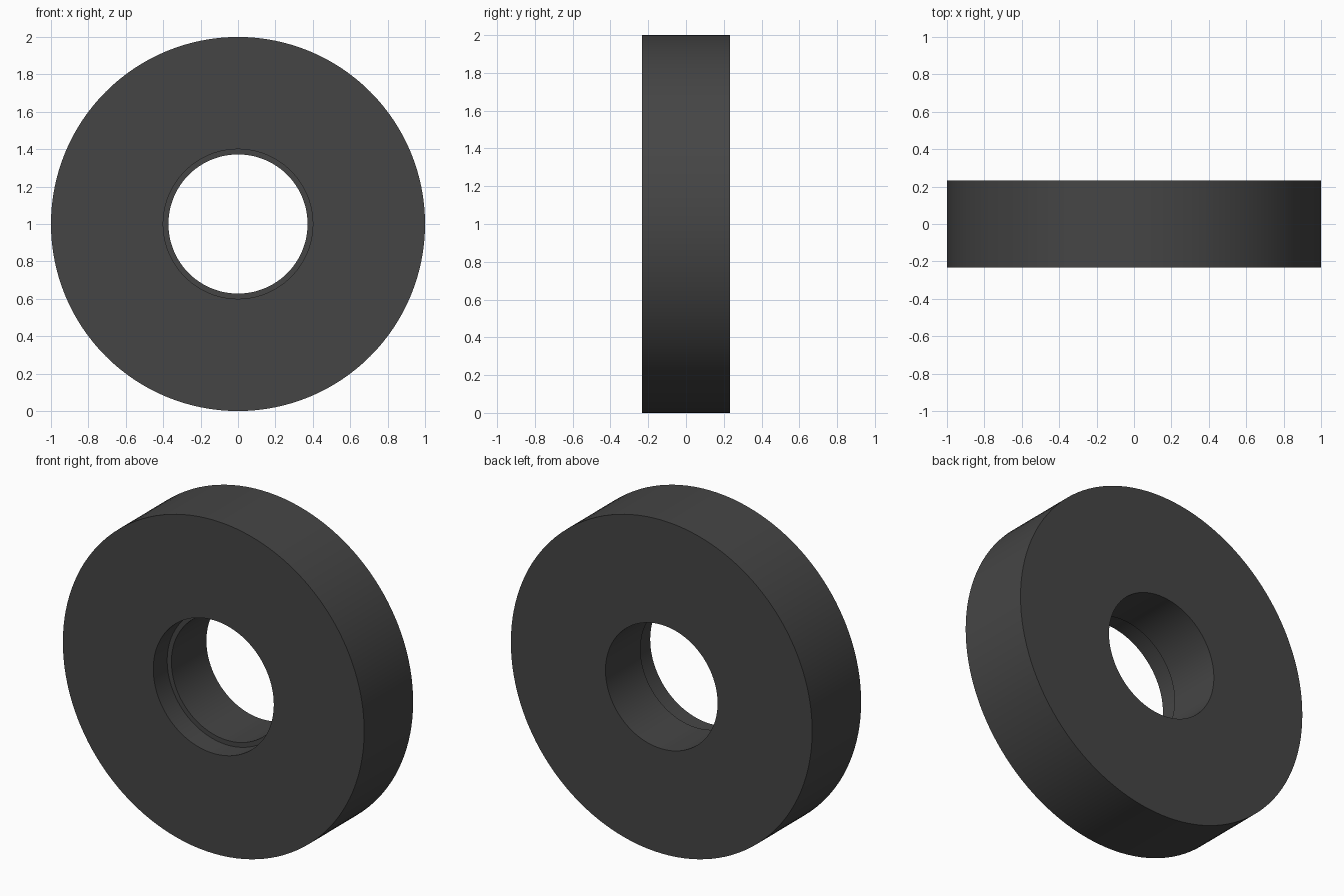
import bpy, bmesh, math
from mathutils import Matrix, Vector

if "Cube" in bpy.data.objects:
    bpy.data.objects.remove(bpy.data.objects["Cube"])

# Ring cross-section as (radius, y): outer wall, plain back, bore, shallow front counterbore
PROFILE = [(1.0, -0.232), (1.0, 0.232), (0.372, 0.232),
           (0.372, -0.10), (0.40, -0.10), (0.40, -0.232)]
SEGMENTS = 128
CENTRE = Vector((0, 0, 1))

# Spin the closed profile around the y axis
bm = bmesh.new()
loops = []
for i in range(SEGMENTS):
    a = 2 * math.pi * i / SEGMENTS
    loops.append([bm.verts.new(CENTRE + Vector((r * math.cos(a), y, r * math.sin(a))))
                  for r, y in PROFILE])
n = len(PROFILE)
for i in range(SEGMENTS):
    cur, nxt = loops[i], loops[(i + 1) % SEGMENTS]
    for j in range(n):
        k = (j + 1) % n
        bm.faces.new((cur[j], cur[k], nxt[k], nxt[j]))
bmesh.ops.recalc_face_normals(bm, faces=bm.faces)

mesh = bpy.data.meshes.new("ring")
bm.to_mesh(mesh)
bm.free()
ring = bpy.data.objects.new("ring", mesh)
bpy.context.collection.objects.link(ring)

# Dark grey surface
mat = bpy.data.materials.new("dark_grey")
mat.diffuse_color = (0.06, 0.06, 0.06, 1)
mat.use_nodes = True
mat.node_tree.nodes["Principled BSDF"].inputs["Base Color"].default_value = mat.diffuse_color
mesh.materials.append(mat)

# Smooth walls, sharp rims
bpy.context.view_layer.objects.active = ring
ring.select_set(True)
bpy.ops.object.shade_smooth_by_angle(angle=math.radians(30))
